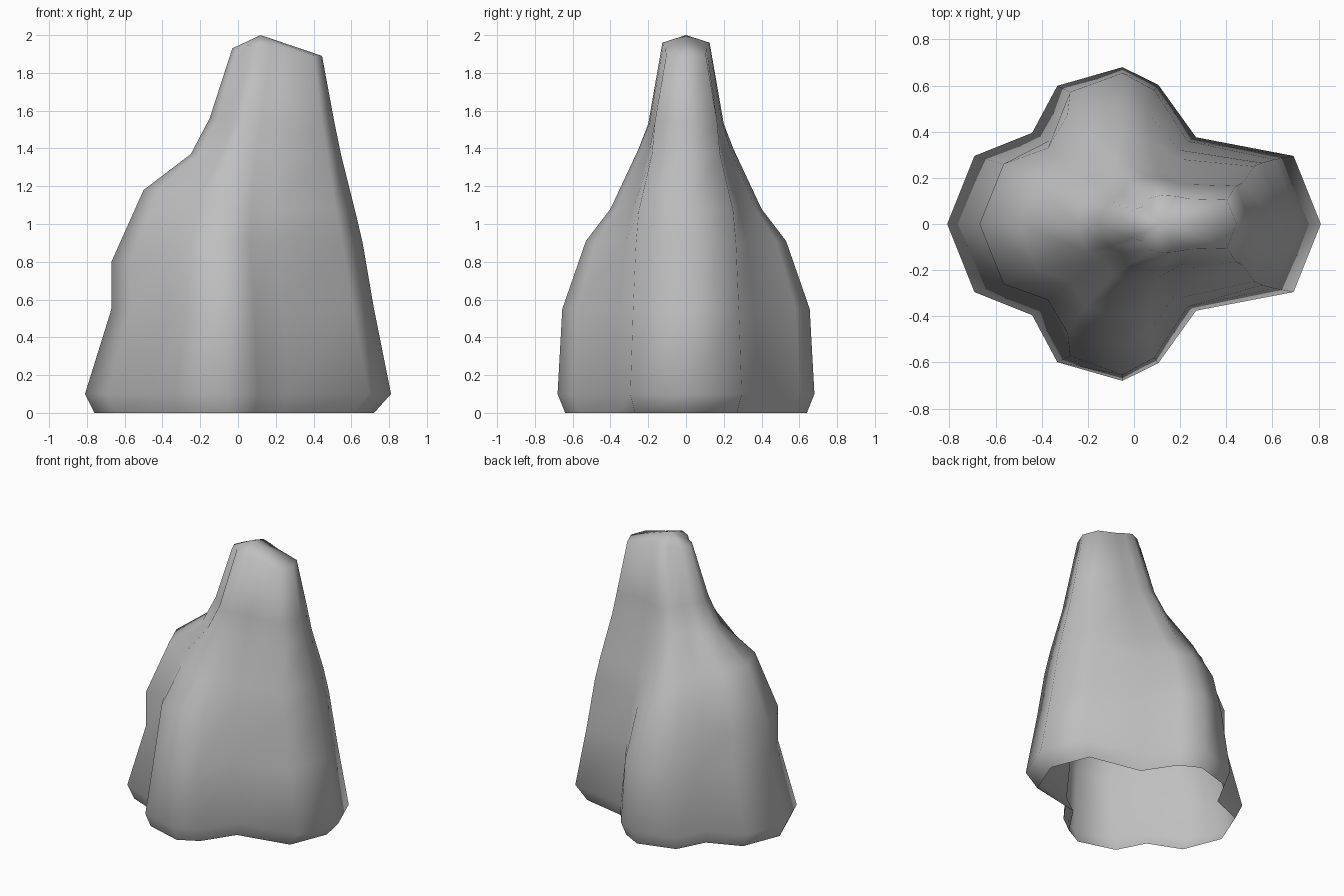
import bpy
import bmesh
from mathutils import Vector

default_cube = bpy.data.objects.get("Cube")
if default_cube:
    bpy.data.objects.remove(default_cube)

# Stone colour
stone = bpy.data.materials.new("stone_grey")
stone.use_nodes = True
colour = (0.52, 0.52, 0.52, 1)
stone.diffuse_color = colour
shader = stone.node_tree.nodes["Principled BSDF"]
shader.inputs["Base Color"].default_value = colour
shader.inputs["Roughness"].default_value = 0.9

# Each ring has three anchors (x, half depth, z): left end, middle bulge, right end
RINGS = [
    ((.72, .27, 0), (-.05, .64, 0), (-.76, .27, 0)),
    ((.81, .295, .1), (-.05, .68, .1), (-.81, .295, .1)),
    ((.72, .28, .55), (-.05, .655, .55), (-.67, .26, .55)),
    ((.66, .265, .9), (-.07, .53, .91), (-.67, .26, .8)),
    ((.62, .25, 1.07), (-.05, .4, 1.08), (-.5, .2, 1.18)),
    ((.545, .18, 1.37), (0, .25, 1.4), (-.25, .12, 1.37)),
    ((.51, .165, 1.54), (.04, .2, 1.53), (-.15, .1, 1.56)),
    ((.445, .105, 1.89), (.12, .125, 1.96), (-.03, .06, 1.93)),
]

# Lobe shape: (share of the way to the end, share of the bulge kept)
LEFT_LOBE = [(1, 0), (.43, .21), (.21, .8)]
RIGHT_LOBE = [(.44, .79), (.61, .26), (1, 0)]


def lobe(middle, end, shape, sign):
    corner_x = end[0] - sign * 0.4 * end[1]
    points = []
    for along, bulge in shape:
        x = middle[0] + (corner_x - middle[0]) * along
        y = end[1] + (middle[1] - end[1]) * bulge
        z = middle[2] + (end[2] - middle[2]) * along
        points.append(Vector((x, y, z)))
    return points


def ring_points(left, middle, right):
    side = lobe(middle, left, LEFT_LOBE, 1)
    side.append(Vector(middle))
    side += lobe(middle, right, RIGHT_LOBE, -1)
    mirrored = [Vector((p.x, -p.y, p.z)) for p in reversed(side)]
    left_tip = Vector((left[0], 0, left[2]))
    right_tip = Vector((right[0], 0, right[2]))
    return [left_tip] + side + [right_tip] + mirrored


# Rock shell, open underneath
bm = bmesh.new()
rings = [[bm.verts.new(p) for p in ring_points(*r)] for r in RINGS]
count = len(rings[0])
for low, high in zip(rings, rings[1:]):
    for i in range(count):
        j = (i + 1) % count
        bm.faces.new((low[i], low[j], high[j], high[i]))

# Summit fan
peak = bm.verts.new((.12, 0, 2))
top = rings[-1]
for i in range(count):
    bm.faces.new((top[i], top[(i + 1) % count], peak))

for face in bm.faces:
    face.smooth = True
mesh = bpy.data.meshes.new("rock")
bm.to_mesh(mesh)
bm.free()
mesh.materials.append(stone)
rock = bpy.data.objects.new("rock", mesh)
bpy.context.collection.objects.link(rock)
